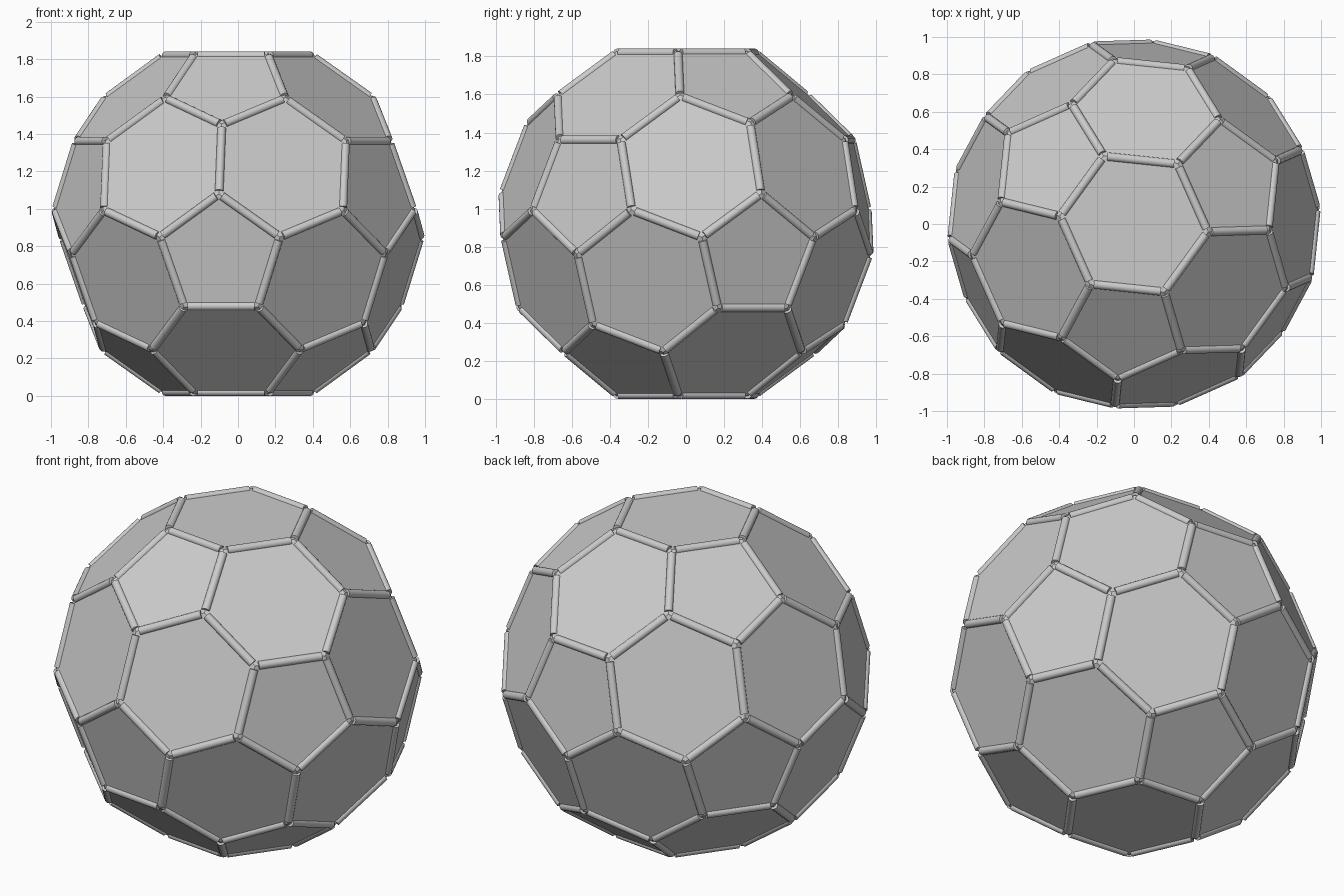
import bpy, bmesh, math
from mathutils import Vector, Matrix

if "Cube" in bpy.data.objects:
    bpy.data.objects.remove(bpy.data.objects["Cube"])

BODY_EDGE = 0.400      # edge length of the panelled body
SEAM_EDGE = 0.396      # edge length of the frame that the seams follow
SEAM_R = 0.023         # seam tube radius
SEAM_GAP = 0.018       # how far each tube stops short of a corner
CENTRE = Vector((0, 0, 0.9207))

grey = bpy.data.materials.new("light_grey")
grey.diffuse_color = (0.6, 0.6, 0.6, 1)
grey.use_nodes = True
grey.node_tree.nodes["Principled BSDF"].inputs["Base Color"].default_value = grey.diffuse_color


def ring(radius, z, start):
    """Three points, 120 degrees apart."""
    return [Vector((radius * math.cos(math.radians(start + 120 * k)),
                    radius * math.sin(math.radians(start + 120 * k)), z))
            for k in range(3)]


def finish(bm, name):
    mesh = bpy.data.meshes.new(name)
    bm.to_mesh(mesh)
    bm.free()
    mesh.materials.append(grey)
    obj = bpy.data.objects.new(name, mesh)
    bpy.context.collection.objects.link(obj)
    obj.location = CENTRE
    return obj


# Icosahedron of edge 3 standing on a face
corners = (ring(1.7321, 2.2673, 24) + ring(2.8025, 0.5352, 84)
           + ring(2.8025, -0.5352, 24) + ring(1.7321, -2.2673, 84))

# Cutting its corners at a third of each edge gives the ball of edge 1
points = [(2 * p + q) / 3 for p in corners for q in corners
          if 2.9 < (p - q).length < 3.1]

# Panels: 12 pentagons and 20 hexagons
bm = bmesh.new()
for p in points:
    bm.verts.new(p * BODY_EDGE)
bmesh.ops.convex_hull(bm, input=bm.verts)
bmesh.ops.dissolve_limit(bm, angle_limit=math.radians(5),
                         verts=bm.verts, edges=bm.edges)
bmesh.ops.recalc_face_normals(bm, faces=bm.faces)
finish(bm, "ball_panels")

# Seams: a rounded rod along every edge between panels
bm = bmesh.new()
for i, p in enumerate(points):
    for q in points[i + 1:]:
        if not 0.9 < (p - q).length < 1.1:
            continue
        a, b = p * SEAM_EDGE, q * SEAM_EDGE
        axis = b - a
        turn = axis.to_track_quat('Z', 'Y').to_matrix().to_4x4()
        bmesh.ops.create_cone(bm, cap_ends=True, segments=16,
                              radius1=SEAM_R, radius2=SEAM_R,
                              depth=axis.length - 2 * SEAM_GAP,
                              matrix=Matrix.Translation((a + b) / 2) @ turn)
seams = finish(bm, "seam_rods")
bpy.context.view_layer.objects.active = seams
seams.select_set(True)
bpy.ops.object.shade_smooth_by_angle(angle=math.radians(40))
